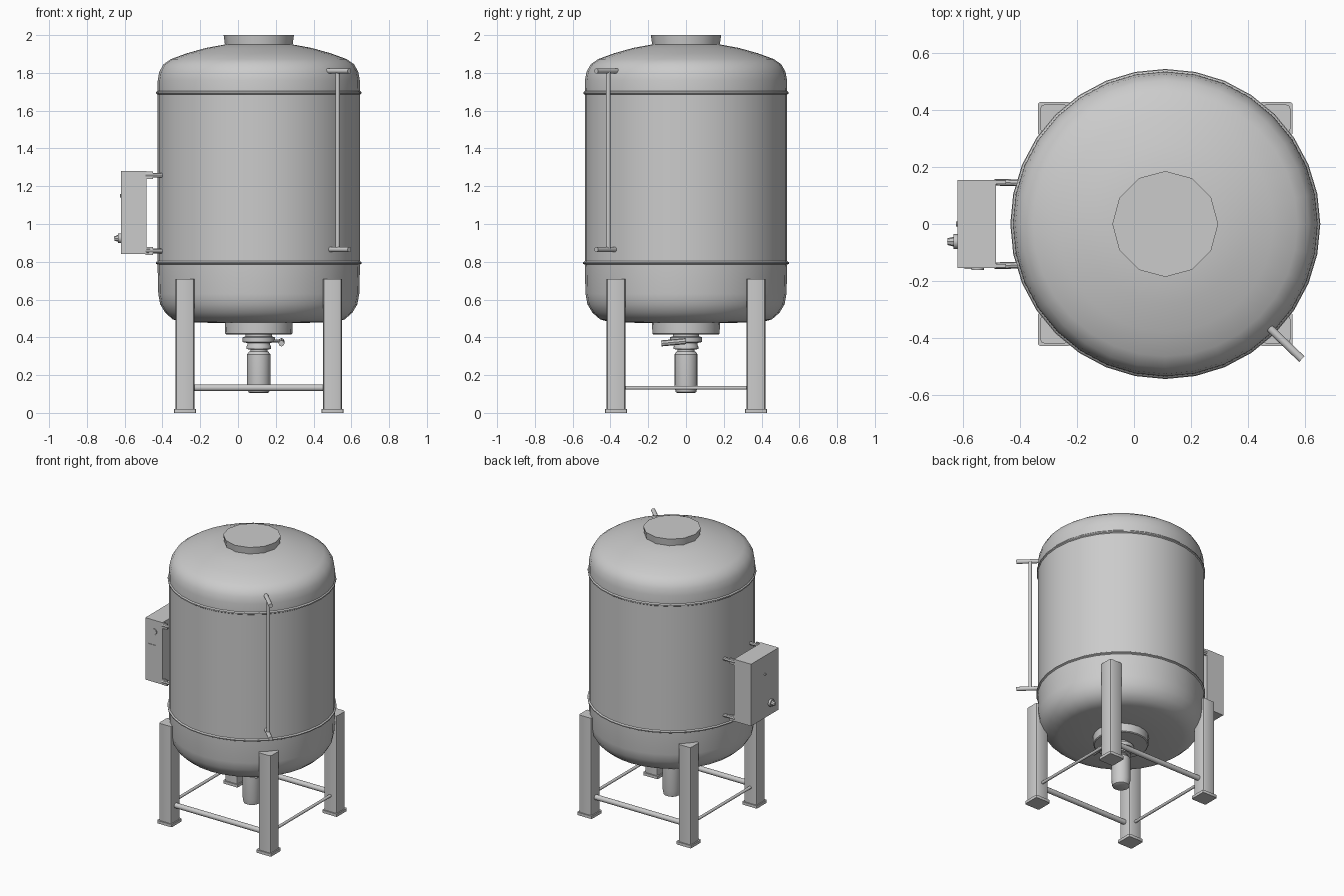
import bpy, bmesh, math
from mathutils import Vector

if "Cube" in bpy.data.objects:
    bpy.data.objects.remove(bpy.data.objects["Cube"])

CX = 0.11  # tank axis


def finish(name, bm, smooth=True):
    bmesh.ops.recalc_face_normals(bm, faces=bm.faces[:])
    me = bpy.data.meshes.new(name)
    bm.to_mesh(me)
    bm.free()
    ob = bpy.data.objects.new(name, me)
    bpy.context.collection.objects.link(ob)
    if smooth:
        bpy.ops.object.select_all(action='DESELECT')
        ob.select_set(True)
        bpy.context.view_layer.objects.active = ob
        bpy.ops.object.shade_smooth_by_angle(angle=math.radians(35))
    return ob


def lathe(name, profile, sides, cx=CX, cy=0.0):
    """Closed turned solid from (radius, z) points around a vertical axis."""
    bm = bmesh.new()
    rings = []
    for r, z in profile:
        rings.append([bm.verts.new((cx + r * math.cos(2 * math.pi * i / sides),
                                    cy + r * math.sin(2 * math.pi * i / sides), z))
                      for i in range(sides)])
    for a, b in zip(rings, rings[1:]):
        for i in range(sides):
            j = (i + 1) % sides
            bm.faces.new((a[i], a[j], b[j], b[i]))
    bm.faces.new(rings[0])
    bm.faces.new(rings[-1])
    return finish(name, bm)


def box(name, lo, hi, bevel=0.0, vertical_only=False):
    lo, hi = Vector(lo), Vector(hi)
    bm = bmesh.new()
    bmesh.ops.create_cube(bm, size=1)
    for v in bm.verts:
        v.co = Vector([(lo[k] + hi[k]) / 2 + v.co[k] * (hi[k] - lo[k]) for k in range(3)])
    if bevel:
        edges = [e for e in bm.edges if not vertical_only or
                 abs(e.verts[0].co.z - e.verts[1].co.z) > 0.001]
        bmesh.ops.bevel(bm, geom=edges, offset=bevel, segments=2, profile=0.5, affect='EDGES')
    return finish(name, bm)


def rod(name, a, b, r, sides=12, r2=None):
    a, b = Vector(a), Vector(b)
    bm = bmesh.new()
    bmesh.ops.create_cone(bm, cap_ends=True, segments=sides, radius1=r,
                          radius2=r if r2 is None else r2, depth=(b - a).length)
    q = Vector((0, 0, 1)).rotation_difference(b - a)
    for v in bm.verts:
        v.co = q @ v.co + (a + b) / 2
    return finish(name, bm)


# Tank shell with domed top, weld ridges and dished bottom
lathe("tank_shell", [
    (0.17, 0.475), (0.40, 0.48), (0.455, 0.495), (0.495, 0.53), (0.522, 0.575), (0.532, 0.63),
    (0.536, 0.785), (0.545, 0.79), (0.545, 0.797), (0.536, 0.803),
    (0.536, 1.685), (0.543, 1.69), (0.543, 1.698), (0.536, 1.705),
    (0.535, 1.76), (0.527, 1.805), (0.505, 1.845), (0.465, 1.873), (0.38, 1.904),
    (0.28, 1.932), (0.17, 1.952)], 32)

# Manway lid on top
lathe("top_manway", [(0.178, 1.94), (0.186, 2.0)], 12)

# Outlet flange, valve and motor underneath
lathe("outlet_flange", [(0.18, 0.48), (0.178, 0.42), (0.172, 0.415)], 20)
lathe("outlet_valve", [
    (0.07, 0.42), (0.07, 0.405), (0.085, 0.40), (0.085, 0.375), (0.06, 0.37), (0.06, 0.36),
    (0.065, 0.352), (0.065, 0.338), (0.045, 0.335), (0.045, 0.32)], 16)
lathe("drain_body", [(0.05, 0.325), (0.062, 0.31), (0.062, 0.15), (0.055, 0.11), (0.045, 0.105)], 16)
rod("valve_stem", (CX, 0, 0.385), (0.23, -0.02, 0.38), 0.008, 8)
rod("valve_handle", (0.23, 0.0, 0.38), (0.23, -0.13, 0.368), 0.016, 8)

# Four legs with foot plates
for sx, xn in ((-1, "left"), (1, "right")):
    for sy, yn in ((-1, "front"), (1, "back")):
        x, y = CX + sx * 0.39, sy * 0.37
        box(f"{yn}_{xn}_leg", (x - 0.05, y - 0.05, 0.015), (x + 0.05, y + 0.05, 0.71), 0.015, True)
        box(f"{yn}_{xn}_foot", (x - 0.058, y - 0.058, 0.0), (x + 0.058, y + 0.058, 0.02), 0.008, True)

# Cross braces between the legs
for s, n in ((-1, "front"), (1, "back")):
    rod(f"{n}_brace", (CX - 0.36, s * 0.37, 0.133), (CX + 0.36, s * 0.37, 0.133), 0.018)
for s, n in ((-1, "left"), (1, "right")):
    rod(f"{n}_brace", (CX + s * 0.39, -0.34, 0.133), (CX + s * 0.39, 0.34, 0.133), 0.01)

# Level gauge: upright tube held by two stubs
for z, n in ((0.865, "lower"), (1.81, "upper")):
    rod(f"gauge_{n}_stub", (0.46, -0.35, z), (0.59, -0.475, z), 0.014)
rod("gauge_tube", (0.527, -0.412, 0.865), (0.527, -0.412, 1.81), 0.012)

# Control cabinet on the left side
box("control_box", (-0.62, -0.155, 0.84), (-0.485, 0.155, 1.28))
for s, yn in ((-1, "front"), (1, "back")):
    for z, d, zn in ((1.258, -1, "upper"), (0.857, 1, "lower")):
        y = s * 0.147
        rod(f"{yn}_{zn}_bracket", (-0.49, y, z), (-0.39, y * 0.98, z), 0.012, 8)
        box(f"{yn}_{zn}_gusset", (-0.49, y - 0.006, z - 0.02), (-0.45, y + 0.006, z + 0.02))

# Cabinet fittings
box("side_display", (-0.595, -0.159, 1.0), (-0.535, -0.15, 1.105))
rod("side_button", (-0.55, -0.15, 1.2), (-0.55, -0.162, 1.2), 0.022)
rod("switch_base", (-0.615, -0.062, 0.925), (-0.635, -0.062, 0.925), 0.026)
rod("switch_knob", (-0.632, -0.062, 0.925), (-0.655, -0.062, 0.922), 0.018, 8, 0.012)
rod("indicator_lamp", (-0.615, 0.0, 1.15), (-0.626, 0.0, 1.15), 0.009, 8)
